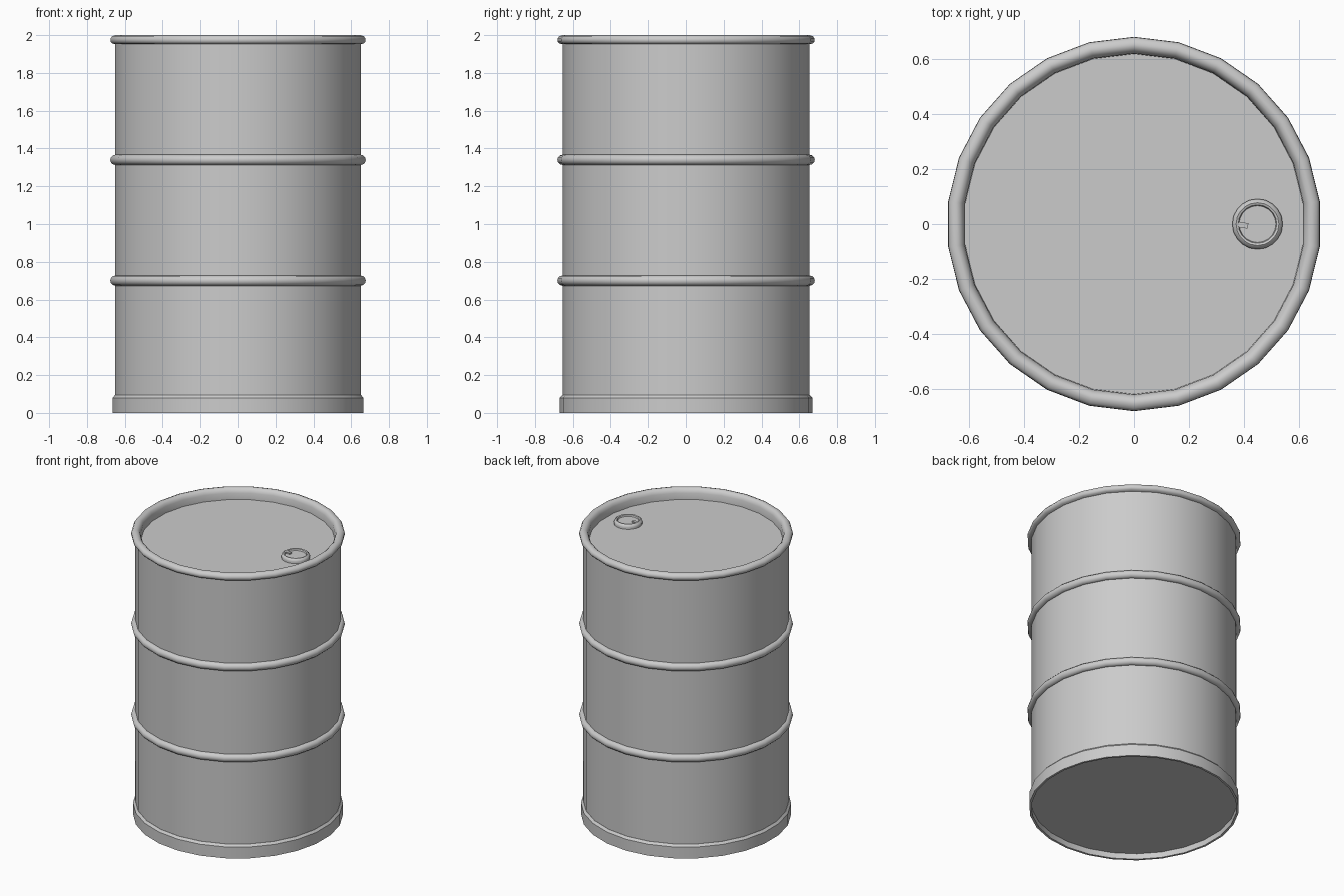
import bpy, bmesh, math

if "Cube" in bpy.data.objects:
    bpy.data.objects.remove(bpy.data.objects["Cube"])

SIDES = 26


def lathe(name, profile, closed=False, sides=SIDES, loc=(0, 0, 0)):
    """Spin an (r, z) profile about z; r = 0 end points become caps."""
    bm = bmesh.new()
    rings = []
    for r, z in profile:
        if r == 0:
            rings.append([bm.verts.new((0, 0, z))] * sides)
        else:
            angles = [math.pi / 2 + math.tau * i / sides for i in range(sides)]
            rings.append([bm.verts.new((r * math.cos(a), r * math.sin(a), z)) for a in angles])
    pairs = list(zip(rings, rings[1:]))
    if closed:
        pairs.append((rings[-1], rings[0]))
    for lo, hi in pairs:
        for i in range(sides):
            j = (i + 1) % sides
            corners = list(dict.fromkeys((lo[i], lo[j], hi[j], hi[i])))
            bm.faces.new(corners)
    bmesh.ops.recalc_face_normals(bm, faces=bm.faces[:])
    mesh = bpy.data.meshes.new(name)
    bm.to_mesh(mesh)
    bm.free()
    mesh.polygons.foreach_set("use_smooth", [True] * len(mesh.polygons))
    mesh.set_sharp_from_angle(angle=math.radians(40))
    ob = bpy.data.objects.new(name, mesh)
    ob.location = loc
    bpy.context.collection.objects.link(ob)
    return ob


def circle(r, z, minor, n=12):
    """Round cross-section for a hoop."""
    return [(r + minor * math.cos(math.tau * k / n), z + minor * math.sin(math.tau * k / n))
            for k in range(n)]


# Drum wall with recessed floor and lid
lathe("drum_body", [(0, 0.04), (0.655, 0.04), (0.655, 1.96), (0.622, 1.96),
                    (0.622, 1.925), (0, 1.925)])

# Foot band with a small chamfer and a thin lip below the floor
lathe("base_band", [(0.655, 0.0), (0.67, 0.0), (0.67, 0.08), (0.656, 0.095),
                    (0.65, 0.095), (0.65, 0.04), (0.655, 0.04)], closed=True)

# Rolling hoops
for name, z in (("lower_hoop", 0.70), ("upper_hoop", 1.34)):
    lathe(name, circle(0.655, z, 0.027), closed=True)

# Rolled top rim
lathe("top_rim", [(0.655, 1.952), (0.672, 1.956), (0.681, 1.967), (0.681, 1.981),
                  (0.672, 1.994), (0.655, 2.0), (0.642, 1.998), (0.63, 1.988),
                  (0.622, 1.97), (0.62, 1.925), (0.64, 1.925)], closed=True)

# Filler cap: rounded collar with a sunken plug
CAP = (0.45, 0, 1.925)
lathe("filler_cap", [(0.09, -0.01), (0.092, 0.012), (0.088, 0.024), (0.078, 0.031),
                     (0.07, 0.028), (0.067, 0.018), (0, 0.018)], sides=20, loc=CAP)

# Small tab on the plug
bpy.ops.mesh.primitive_cube_add(size=1, location=(0.398, -0.004, 1.946))
tab = bpy.context.object
tab.name = "cap_tab"
tab.scale = (0.035, 0.02, 0.012)
tab.rotation_euler.z = math.radians(-10)
